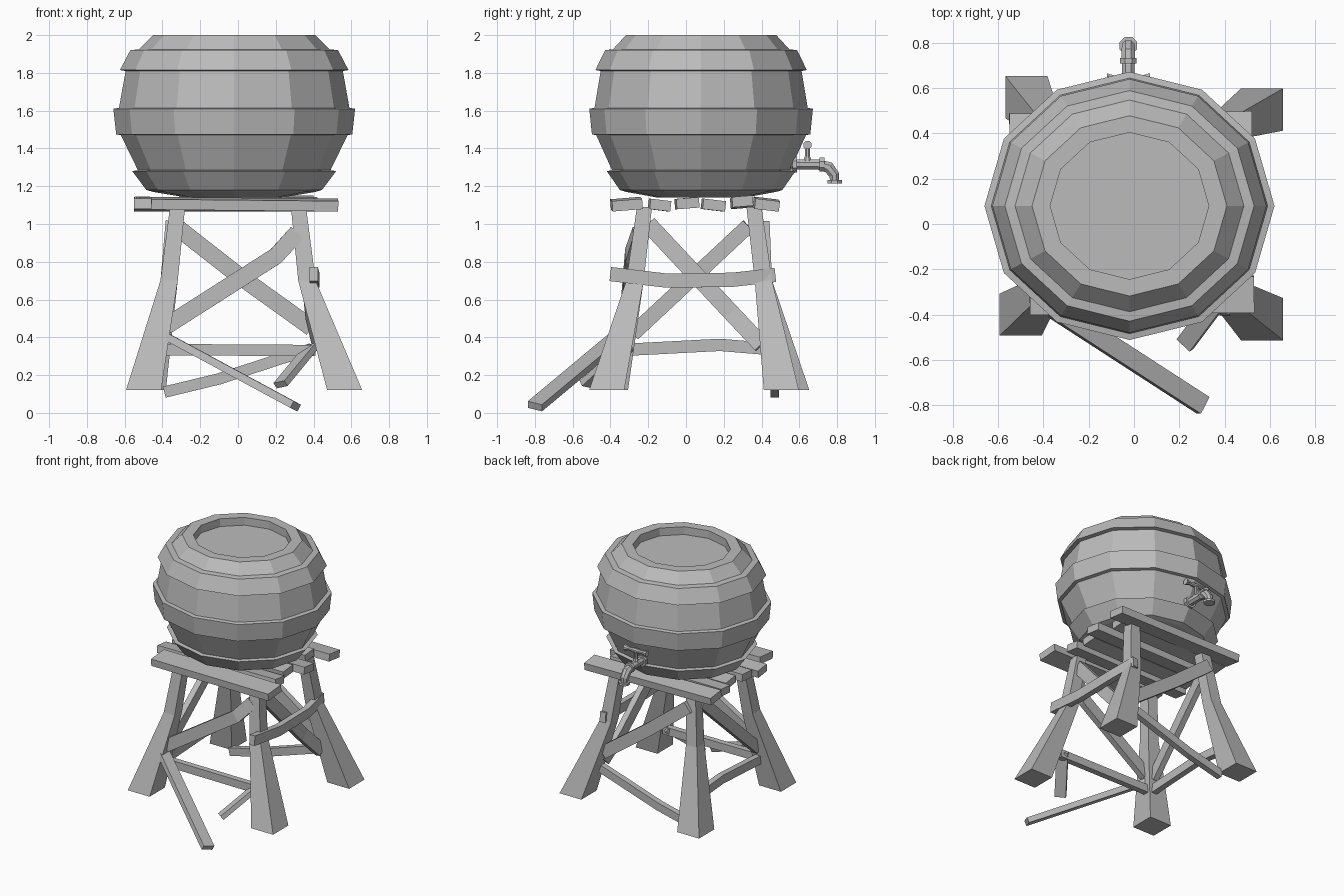
import bpy, bmesh, math
from mathutils import Vector

cube = bpy.data.objects.get("Cube")
if cube:
    bpy.data.objects.remove(cube, do_unlink=True)

grey = bpy.data.materials.new("plain grey")
grey.use_nodes = True
COLOR = (0.5, 0.5, 0.5, 1)
grey.diffuse_color = COLOR
grey.node_tree.nodes["Principled BSDF"].inputs["Base Color"].default_value = COLOR


def loft(name, rings):
    """Skin a list of equal-length point rings and cap both ends."""
    bm = bmesh.new()
    loops = [[bm.verts.new(p) for p in ring] for ring in rings]
    n = len(loops[0])
    for a, b in zip(loops, loops[1:]):
        for i in range(n):
            j = (i + 1) % n
            bm.faces.new((a[i], a[j], b[j], b[i]))
    bm.faces.new(loops[0][::-1])
    bm.faces.new(loops[-1])
    bmesh.ops.recalc_face_normals(bm, faces=bm.faces)
    mesh = bpy.data.meshes.new(name)
    bm.to_mesh(mesh)
    bm.free()
    mesh.materials.append(grey)
    obj = bpy.data.objects.new(name, mesh)
    bpy.context.collection.objects.link(obj)
    return obj


def path_frames(points, normal):
    """Yield position, side and normal direction along a path."""
    pts = [Vector(p) for p in points]
    for i, p in enumerate(pts):
        t = (pts[min(i + 1, len(pts) - 1)] - pts[max(i - 1, 0)]).normalized()
        side = Vector(normal).cross(t).normalized()
        yield p, side, t.cross(side)


def board(name, points, normal, width, thick):
    """Rectangular timber following a path, its flat face along normal."""
    corners = ((1, 1), (-1, 1), (-1, -1), (1, -1))
    return loft(name, [[p + s * a * width / 2 + n * b * thick / 2 for a, b in corners]
                       for p, s, n in path_frames(points, normal)])


def pipe(name, points, radii, normal, sides=8):
    """Round tube along a path with one radius per point."""
    angles = [math.tau * (i + 0.5) / sides for i in range(sides)]
    return loft(name, [[p + (s * math.cos(a) + n * math.sin(a)) * r for a in angles]
                       for (p, s, n), r in zip(path_frames(points, normal), radii)])


# Barrel: twelve-sided staves and hoops turned from one profile (radius, z)
profile = [(0.25, 1.14), (0.43, 1.17), (0.465, 1.18), (0.54, 1.28), (0.51, 1.285),
           (0.60, 1.47), (0.625, 1.475), (0.64, 1.61), (0.61, 1.615),
           (0.575, 1.81), (0.605, 1.815), (0.55, 1.92), (0.505, 1.925),
           (0.43, 2.0), (0.35, 2.0), (0.35, 1.94)]
BX, BY, SQUASH = -0.02, 0.08, 0.925
turn = [math.tau * i / 12 for i in range(12)]
loft("barrel", [[(BX + r * math.cos(a), BY + r * SQUASH * math.sin(a), z) for a in turn]
                for r, z in profile])

# Platform planks: y centre, width, left end, right end, z at each end
planks = [(-0.32, 0.16, -0.46, 0.53, 1.11, 1.10),
          (-0.145, 0.11, -0.55, 0.45, 1.10, 1.10),
          (0.0, 0.12, -0.52, 0.42, 1.11, 1.11),
          (0.14, 0.12, -0.48, 0.50, 1.10, 1.10),
          (0.29, 0.11, -0.54, 0.40, 1.11, 1.12),
          (0.42, 0.13, -0.55, 0.52, 1.11, 1.10)]
for i, (y, w, x0, x1, z0, z1) in enumerate(planks):
    tilt = 0.12 if i % 2 else -0.08
    board(f"platform_plank_{i + 1}", [(x0, y, z0), (x1, y + 0.01, z1)],
          (0, tilt, 1), w, 0.055)


# Legs: thin at the top, flared at the foot
def square(x, y, z, half):
    return [(x + a * half, y + b * half, z)
            for a, b in ((-1, -1), (1, -1), (1, 1), (-1, 1))]


legs = {"front_right_leg": (-1, -1, -0.50, -0.40), "front_left_leg": (1, -1, 0.565, -0.42),
        "back_right_leg": (-1, 1, -0.475, 0.56), "back_left_leg": (1, 1, 0.565, 0.505)}
for name, (sx, sy, fx, fy) in legs.items():
    top_y, mid_y = (0.36, 0.41) if sy > 0 else (-0.22, -0.27)
    loft(name, [square(fx, fy, 0.12, 0.093),
                square(sx * 0.365, mid_y, 0.70, 0.046),
                square(sx * 0.32, top_y, 1.09, 0.04)])

# Braces between the legs
FRONT, SIDE = (0, -1, 0), (1, 0, 0)
braces = {
    "front_diagonal": ([(-0.38, -0.33, 0.46), (0.2, -0.3, 0.83), (0.31, -0.26, 0.95)], FRONT, 0.09),
    "front_low_brace": ([(-0.4, -0.32, 0.335), (0.41, -0.32, 0.33)], FRONT, 0.06),
    "back_diagonal": ([(-0.32, 0.42, 0.98), (0.0, 0.43, 0.73), (0.39, 0.44, 0.45)], FRONT, 0.09),
    "back_low_brace": ([(-0.39, 0.47, 0.11), (-0.1, 0.47, 0.18), (0.39, 0.47, 0.34)], FRONT, 0.06),
    "left_diagonal": ([(0.33, -0.2, 1.0), (0.38, 0.24, 0.53), (0.42, 0.4, 0.36)], SIDE, 0.09),
    "left_middle_brace": ([(0.40, -0.4, 0.735), (0.41, -0.1, 0.7), (0.41, 0.25, 0.705),
                           (0.38, 0.47, 0.73)], SIDE, 0.075),
    "right_diagonal": ([(-0.41, -0.28, 0.42), (-0.36, 0.33, 0.99)], SIDE, 0.08),
    "right_low_brace": ([(-0.42, -0.3, 0.335), (-0.42, 0.18, 0.36), (-0.42, 0.42, 0.34)], SIDE, 0.065),
}
for name, (points, normal, width) in braces.items():
    board(name, points, normal, width, 0.045)

# Fallen boards leaning at the front
board("long_fallen_board", [(-0.39, -0.35, 0.41), (0.305, -0.80, 0.035)],
      (0.3, 0.1, 1), 0.085, 0.04)
board("short_fallen_board", [(0.225, -0.53, 0.15), (0.39, -0.31, 0.35)],
      (-0.5, -0.3, 1), 0.08, 0.035)

# Tap at the back: spout, collars and cross handle
TX = -0.025
spout = [(0.5, 1.315), (0.70, 1.315), (0.755, 1.30), (0.785, 1.26), (0.787, 1.22)]
pipe("tap_spout", [(TX, y, z) for y, z in spout], [0.03, 0.03, 0.033, 0.03, 0.024], SIDE)
for name, y, r in (("tap_wall_collar", 0.575, 0.045), ("tap_middle_collar", 0.72, 0.04)):
    pipe(name, [(TX, y - 0.012, 1.315), (TX, y + 0.012, 1.315)], [r, r], SIDE)
pipe("tap_nozzle_rim", [(TX, 0.787, 1.215), (TX, 0.787, 1.233)], [0.042, 0.042], SIDE)
pipe("tap_stem", [(TX, 0.643, 1.33), (TX, 0.643, 1.36), (TX, 0.643, 1.42)],
     [0.026, 0.014, 0.014], SIDE)
pipe("tap_handle", [(TX + x, 0.643, 1.418) for x in (-0.095, -0.06, 0, 0.06, 0.095)],
     [0.024, 0.013, 0.018, 0.013, 0.024], (0, 0, 1))
